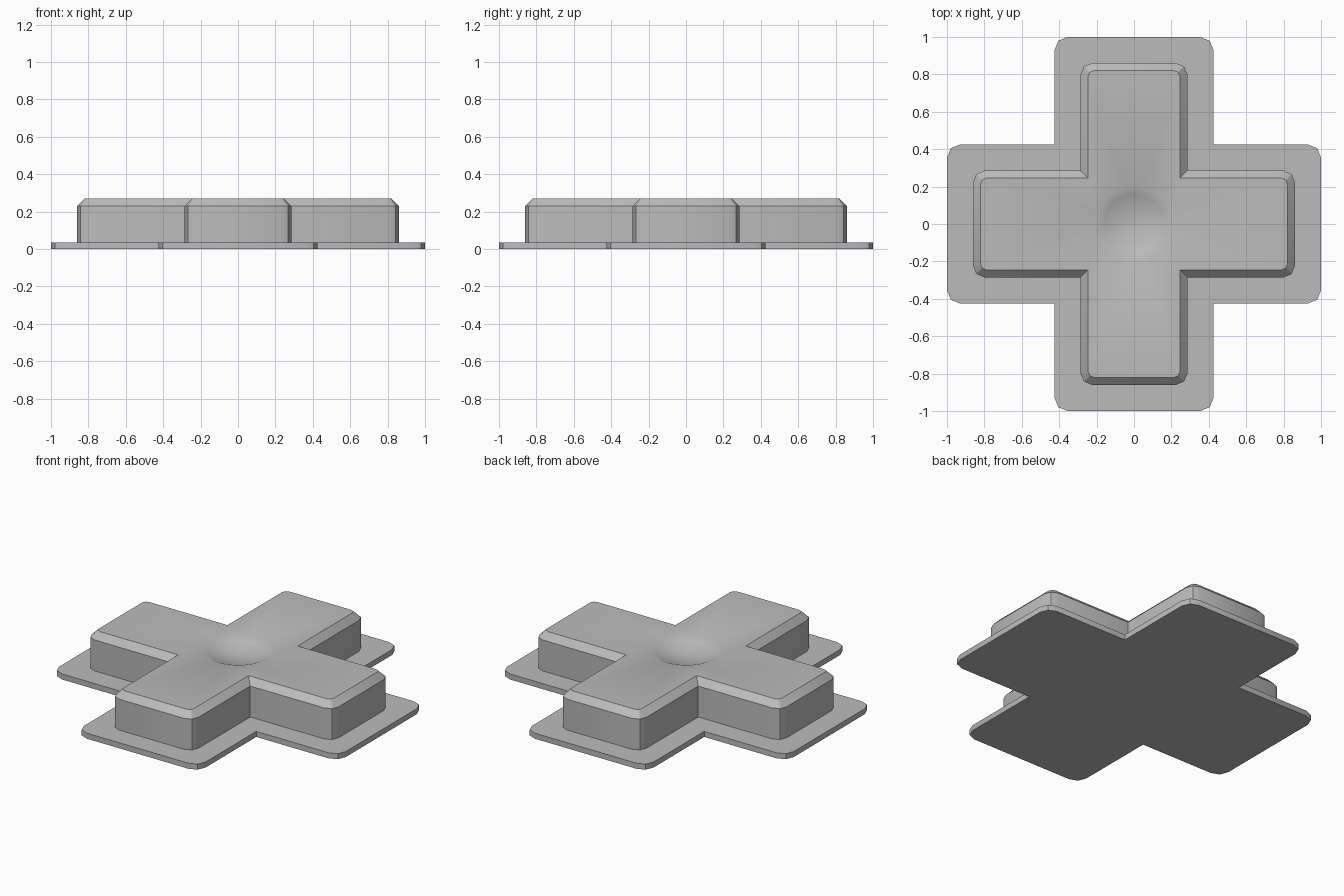
import bpy, bmesh, math
from mathutils import Vector

cube = bpy.data.objects.get("Cube")
if cube:
    bpy.data.objects.remove(cube, do_unlink=True)

grey = bpy.data.materials.new("mid grey plastic")
grey.use_nodes = True
grey.diffuse_color = (0.5, 0.5, 0.5, 1)
grey.node_tree.nodes["Principled BSDF"].inputs["Base Color"].default_value = (0.5, 0.5, 0.5, 1)


def cross_outline(reach, half, radius):
    """Plus-shaped outline with rounded outer corners and sharp inner ones."""
    arm = [Vector((half, -half))]
    for sign, start in ((-1, -90), (1, 0)):
        centre = Vector((reach - radius, sign * (half - radius)))
        for step in range(3):
            a = math.radians(start + 45 * step)
            arm.append(centre + radius * Vector((math.cos(a), math.sin(a))))
    points = []
    for turn in range(4):
        c, s = ((1, 0), (0, 1), (-1, 0), (0, -1))[turn]
        points += [(p.x * c - p.y * s, p.x * s + p.y * c) for p in arm]
    return points


def ring(bm, points, z):
    return [bm.verts.new((x, y, z)) for x, y in points]


def loft(bm, low, high):
    n = len(low)
    for i in range(n):
        j = (i + 1) % n
        bm.faces.new((low[i], low[j], high[j], high[i]))


def finish(bm, name):
    bmesh.ops.recalc_face_normals(bm, faces=bm.faces)
    mesh = bpy.data.meshes.new(name)
    bm.to_mesh(mesh)
    bm.free()
    mesh.materials.append(grey)
    obj = bpy.data.objects.new(name, mesh)
    bpy.context.collection.objects.link(obj)
    bpy.ops.object.select_all(action="DESELECT")
    obj.select_set(True)
    bpy.context.view_layer.objects.active = obj
    bpy.ops.object.shade_smooth_by_angle(angle=math.radians(30))
    return obj


# Thin base flange
bm = bmesh.new()
outline = cross_outline(1.0, 0.425, 0.07)
bottom, top = ring(bm, outline, 0), ring(bm, outline, 0.035)
loft(bm, bottom, top)
bm.faces.new(bottom)
bm.faces.new(top)
finish(bm, "base_flange")

# Raised cross with chamfered rim
TOP = 0.27
bm = bmesh.new()
wall = cross_outline(0.86, 0.285, 0.06)
foot, shoulder = ring(bm, wall, 0.03), ring(bm, wall, 0.23)
rim = ring(bm, cross_outline(0.82, 0.245, 0.03), TOP)
loft(bm, foot, shoulder)
loft(bm, shoulder, rim)
bm.faces.new(foot)

# Shallow thumb dish in the centre of the top
SIDES, RADIUS, DEPTH = 24, 0.2, 0.045
circles = []
for k in range(5, 0, -1):
    r = k / 5
    pts = [(RADIUS * r * math.cos(math.tau * i / SIDES), RADIUS * r * math.sin(math.tau * i / SIDES))
           for i in range(SIDES)]
    circles.append(ring(bm, pts, TOP - DEPTH * (1 - r * r)))
for outer, inner in zip(circles, circles[1:]):
    loft(bm, outer, inner)
centre = bm.verts.new((0, 0, TOP - DEPTH))
last = circles[-1]
for i in range(SIDES):
    bm.faces.new((last[i], last[(i + 1) % SIDES], centre))

# Flat top between the rim and the dish
edges = [bm.edges.get((loop[i - 1], loop[i])) for loop in (rim, circles[0]) for i in range(len(loop))]
bmesh.ops.triangle_fill(bm, edges=edges, use_beauty=True, normal=(0, 0, 1))
finish(bm, "raised_cross")
